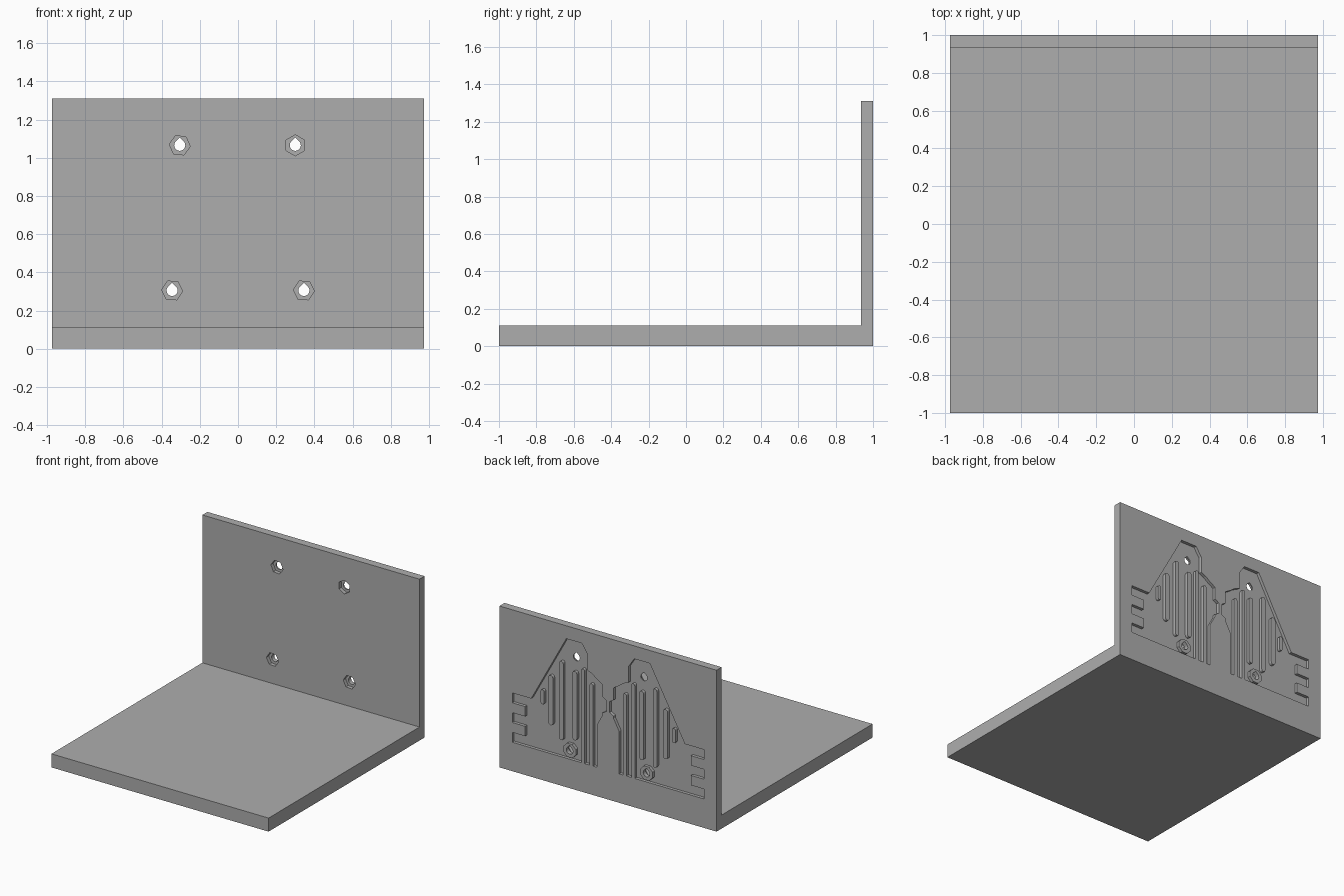
import bpy
import bmesh
import math

cube = bpy.data.objects.get("Cube")
if cube:
    bpy.data.objects.remove(cube, do_unlink=True)

# One plain grey material
grey = bpy.data.materials.new("plain grey")
grey.use_nodes = True
colour = (0.42, 0.42, 0.42, 1)
grey.diffuse_color = colour
grey.node_tree.nodes["Principled BSDF"].inputs["Base Color"].default_value = colour

WIDTH = 0.975
WALL_FRONT, BACK = 0.935, 1.0
RECESS = 0.025
NUT_DEPTH = 0.03


def prism(name, outlines, y0, y1):
    """Extrude one or more closed x-z outlines from y0 to y1."""
    bm = bmesh.new()
    for pts in outlines:
        face = bm.faces.new([bm.verts.new((x, y0, z)) for x, z in pts])
        out = bmesh.ops.extrude_face_region(bm, geom=[face])
        verts = [v for v in out["geom"] if isinstance(v, bmesh.types.BMVert)]
        bmesh.ops.translate(bm, verts=verts, vec=(0, y1 - y0, 0))
    bmesh.ops.recalc_face_normals(bm, faces=bm.faces)
    mesh = bpy.data.meshes.new(name)
    bm.to_mesh(mesh)
    bm.free()
    mesh.materials.append(grey)
    obj = bpy.data.objects.new(name, mesh)
    bpy.context.collection.objects.link(obj)
    return obj


def subtract(target, cutter):
    """Cut one object out of another, then remove the cutter."""
    cutter.hide_render = True
    mod = target.modifiers.new("cut", "BOOLEAN")
    mod.operation = "DIFFERENCE"
    mod.solver = "EXACT"
    mod.object = cutter
    bpy.context.view_layer.objects.active = target
    bpy.ops.object.modifier_apply(modifier=mod.name)
    bpy.data.objects.remove(cutter, do_unlink=True)


def polygon(cx, cz, radius, sides, turn=0):
    return [(cx + radius * math.cos(math.radians(turn) + math.tau * i / sides),
             cz + radius * math.sin(math.radians(turn) + math.tau * i / sides))
            for i in range(sides)]


def slot(x, z0, z1, half):
    """Upright bar with rounded ends."""
    arc = [math.pi * i / 6 for i in range(7)]
    top = [(x + half * math.cos(a), z1 - half + half * math.sin(a)) for a in arc]
    low = [(x - half * math.cos(a), z0 + half - half * math.sin(a)) for a in arc]
    return top + low


def teardrop(cx, cz, radius):
    """Round hole with a pointed roof."""
    arc = [math.radians(135 + 270 * i / 18) for i in range(19)]
    return [(cx + radius * math.cos(a), cz + radius * math.sin(a)) for a in arc] \
        + [(cx, cz + radius * 1.4)]


def both_sides(outlines):
    return outlines + [[(-x, z) for x, z in pts] for pts in outlines]


# L-shaped body: base slab and upright wall in one profile
bm = bmesh.new()
profile = [(-1, 0), (BACK, 0), (BACK, 1.31), (WALL_FRONT, 1.31), (WALL_FRONT, 0.11), (-1, 0.11)]
face = bm.faces.new([bm.verts.new((-WIDTH, y, z)) for y, z in profile])
out = bmesh.ops.extrude_face_region(bm, geom=[face])
bmesh.ops.translate(bm, vec=(2 * WIDTH, 0, 0),
                    verts=[v for v in out["geom"] if isinstance(v, bmesh.types.BMVert)])
bmesh.ops.recalc_face_normals(bm, faces=bm.faces)
mesh = bpy.data.meshes.new("angle_bracket")
bm.to_mesh(mesh)
bm.free()
mesh.materials.append(grey)
bracket = bpy.data.objects.new("angle_bracket", mesh)
bpy.context.collection.objects.link(bracket)

# Recess on the back: mirrored outlines with toothed outer edges
half_outline = [
    (0.10, 0.235), (0.10, 0.58), (0.05, 0.67), (0.05, 0.69), (0.015, 0.71), (0.015, 0.80),
    (0.05, 0.82), (0.05, 0.92), (0.10, 0.95), (0.14, 0.98), (0.185, 1.0), (0.185, 1.13),
    (0.235, 1.205), (0.375, 1.205), (0.69, 0.635), (0.86, 0.635),
    (0.86, 0.555), (0.745, 0.555), (0.745, 0.475), (0.86, 0.475),
    (0.86, 0.395), (0.745, 0.395), (0.745, 0.315), (0.86, 0.315), (0.86, 0.235)]
recess = prism("back_recess", both_sides([half_outline]), BACK - RECESS, BACK + 0.05)

# Raised ribs left standing inside the recess
ribs = [slot(0.59, 0.615, 0.735, 0.015), slot(0.515, 0.465, 0.87, 0.02),
        slot(0.42, 0.37, 1.01, 0.018), slot(0.30, 0.40, 0.96, 0.02),
        slot(0.225, 0.2, 1.0, 0.015), slot(0.15, 0.2, 0.9, 0.015),
        polygon(0.345, 0.305, 0.06, 8, 22.5)]
subtract(recess, prism("ribs", both_sides(ribs), BACK - 0.1, BACK + 0.1))
subtract(bracket, recess)

# Four fixing holes with hexagonal nut pockets on the front of the wall
holes = [(-0.305, 1.065, -6), (0.30, 1.065, 30), (-0.345, 0.305, -3), (0.345, 0.305, -3)]
pockets = [polygon(x, z, 0.055, 6, turn) for x, z, turn in holes]
bores = [teardrop(x, z, 0.029) for x, z, turn in holes]
subtract(bracket, prism("nut_pockets", pockets, WALL_FRONT - 0.02, WALL_FRONT + NUT_DEPTH))
subtract(bracket, prism("bores", bores, WALL_FRONT - 0.05, BACK + 0.05))
